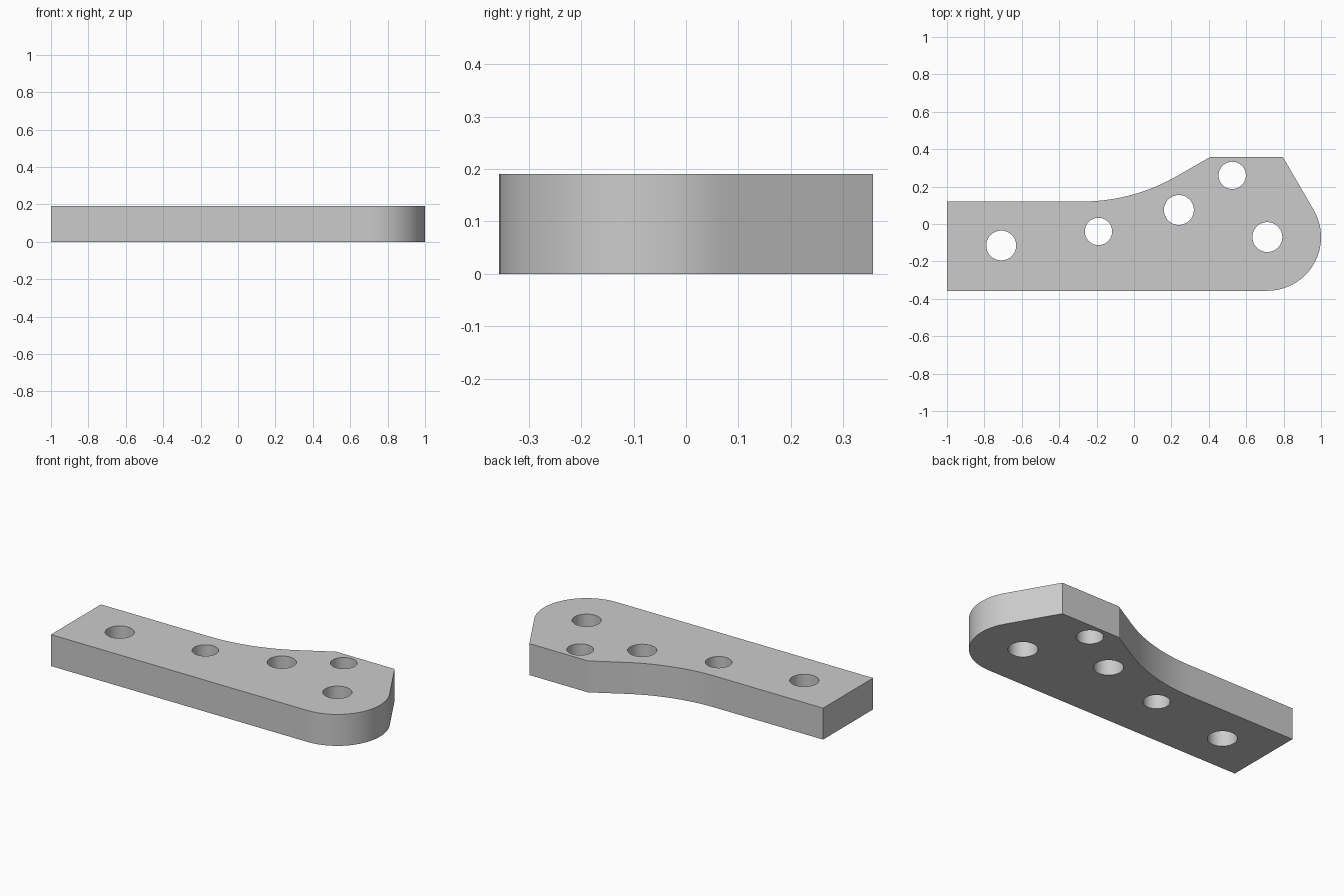
import bpy, bmesh
from math import sin, cos, pi, radians

cube = bpy.data.objects.get("Cube")
if cube:
    bpy.data.objects.remove(cube, do_unlink=True)

THICKNESS = 0.19


def arc(cx, cy, r, start, end, steps):
    """Points along an arc, angles in degrees."""
    angles = [radians(start + (end - start) * i / steps) for i in range(steps + 1)]
    return [(cx + r * cos(a), cy + r * sin(a)) for a in angles]


# Outline: straight arm, rounded end, slanted shoulder, concave neck
outline = [(-1, -0.357)]
outline += arc(0.713, -0.07, 0.287, -90, 30, 32)
outline += [(0.797, 0.357), (0.405, 0.357)]
outline += arc(-0.28, 1.14, 1.02, -60, -90, 20)
outline += [(-1, 0.12)]

# Bolt holes: x, y, radius
holes = [(-0.71, -0.115, 0.08), (-0.19, -0.04, 0.073), (0.24, 0.075, 0.08),
         (0.525, 0.26, 0.073), (0.713, -0.07, 0.08)]
loops = [outline] + [arc(x, y, r, 0, 360, 48)[:-1] for x, y, r in holes]

# Fill the outline around the holes, then extrude to thickness
bm = bmesh.new()
edges = []
for loop in loops:
    verts = [bm.verts.new((x, y, 0)) for x, y in loop]
    edges += [bm.edges.new((v, verts[i - 1])) for i, v in enumerate(verts)]
bmesh.ops.triangle_fill(bm, edges=edges, use_beauty=True, normal=(0, 0, 1))
top = bmesh.ops.extrude_face_region(bm, geom=bm.faces[:], use_keep_orig=True)["geom"]
bmesh.ops.translate(bm, vec=(0, 0, THICKNESS),
                    verts=[g for g in top if isinstance(g, bmesh.types.BMVert)])
bmesh.ops.recalc_face_normals(bm, faces=bm.faces[:])
mesh = bpy.data.meshes.new("bracket_plate")
bm.to_mesh(mesh)
bm.free()

# Plain grey metal
grey = bpy.data.materials.new("light_grey")
grey.use_nodes = True
colour = (0.6, 0.6, 0.6, 1)
grey.diffuse_color = colour
grey.node_tree.nodes["Principled BSDF"].inputs["Base Color"].default_value = colour
mesh.materials.append(grey)

plate = bpy.data.objects.new("bracket_plate", mesh)
bpy.context.collection.objects.link(plate)
bpy.ops.object.select_all(action="DESELECT")
plate.select_set(True)
bpy.context.view_layer.objects.active = plate
bpy.ops.object.shade_smooth_by_angle(angle=radians(25))
